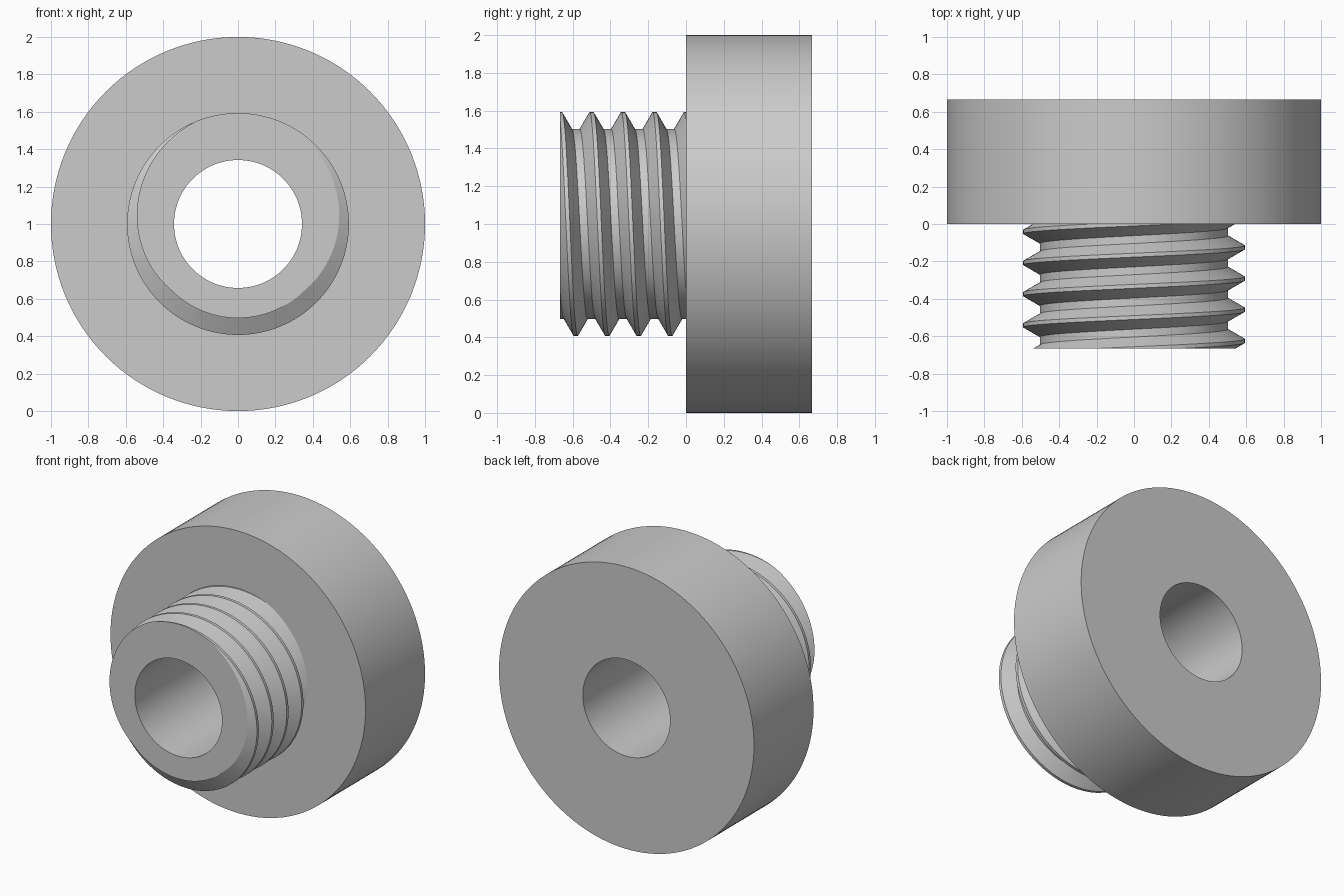
import bpy
import bmesh
from math import cos, sin, pi, radians

cube = bpy.data.objects.get("Cube")
if cube:
    bpy.data.objects.remove(cube, do_unlink=True)

SEG = 128              # steps around the axis
LENGTH = 2 / 3         # length of the stem, and of the flange
PITCH = LENGTH / 4
CREST = 0.593
ROOT = CREST - PITCH * 0.866 * 5 / 8
BORE = 0.342
FLANGE = 1.0

bm = bmesh.new()


def vert(radius, step, y):
    """Vertex on a circle about the y axis, starting at the top."""
    a = pi / 2 - 2 * pi * step / SEG
    return bm.verts.new((radius * cos(a), y, FLANGE + radius * sin(a)))


def ring(radius, y):
    verts = [vert(radius, i, y) for i in range(SEG)]
    edges = [bm.edges.new((verts[i - 1], verts[i])) for i in range(SEG)]
    return verts, edges


def wall(a, b):
    """Quads between two rings."""
    for i in range(SEG):
        bm.faces.new((a[0][i - 1], a[0][i], b[0][i], b[0][i - 1]))


def rim(y):
    """Open edges of the thread at one end."""
    return [e for e in bm.edges if e.is_boundary
            and all(abs(v.co.y - y) < 1e-4 for v in e.verts)]


# Helical thread: a flat-topped V profile advanced by one pitch per turn
profile = [(-1 / 16, CREST), (1 / 16, CREST), (3 / 8, ROOT), (5 / 8, ROOT)]
columns = [[vert(r, i, -LENGTH + PITCH * (turn + offset + i / SEG))
            for turn in range(-2, 6) for offset, r in profile]
           for i in range(SEG)]
for i, col in enumerate(columns):
    last = i == SEG - 1
    nxt = columns[0][len(profile):] if last else columns[i + 1]
    for k in range(len(nxt) - 1):
        bm.faces.new((col[k], col[k + 1], nxt[k + 1], nxt[k]))

# Cut the thread square at the tip and at the shoulder
for y, side in ((-LENGTH, -1), (0, 1)):
    bmesh.ops.bisect_plane(bm, geom=bm.verts[:] + bm.edges[:] + bm.faces[:],
                           dist=1e-5, plane_co=(0, y, 0),
                           plane_no=(0, side, 0), clear_outer=True)
tip_rim, shoulder_rim = rim(-LENGTH), rim(0)

# Flange wall, back face and through bore
flange_front, flange_back = ring(FLANGE, 0), ring(FLANGE, LENGTH)
bore_front, bore_back = ring(BORE, -LENGTH), ring(BORE, LENGTH)
wall(flange_front, flange_back)
wall(flange_back, bore_back)
wall(bore_back, bore_front)

# Flat tip and shoulder faces
for edges in (tip_rim + bore_front[1], shoulder_rim + flange_front[1]):
    bmesh.ops.triangle_fill(bm, edges=edges, use_beauty=True,
                            normal=(0, -1, 0))
bmesh.ops.recalc_face_normals(bm, faces=bm.faces[:])

mesh = bpy.data.meshes.new("threaded_bushing")
bm.to_mesh(mesh)
bm.free()
bushing = bpy.data.objects.new("threaded_bushing", mesh)
bpy.context.collection.objects.link(bushing)

# Plain grey metal
grey = bpy.data.materials.new("light_grey")
grey.use_nodes = True
colour = (0.6, 0.6, 0.6, 1)
grey.diffuse_color = colour
grey.node_tree.nodes["Principled BSDF"].inputs["Base Color"].default_value = colour
mesh.materials.append(grey)

# Smooth round walls with crisp edges
bpy.ops.object.select_all(action="DESELECT")
bushing.select_set(True)
bpy.context.view_layer.objects.active = bushing
bpy.ops.object.shade_smooth_by_angle(angle=radians(18))
